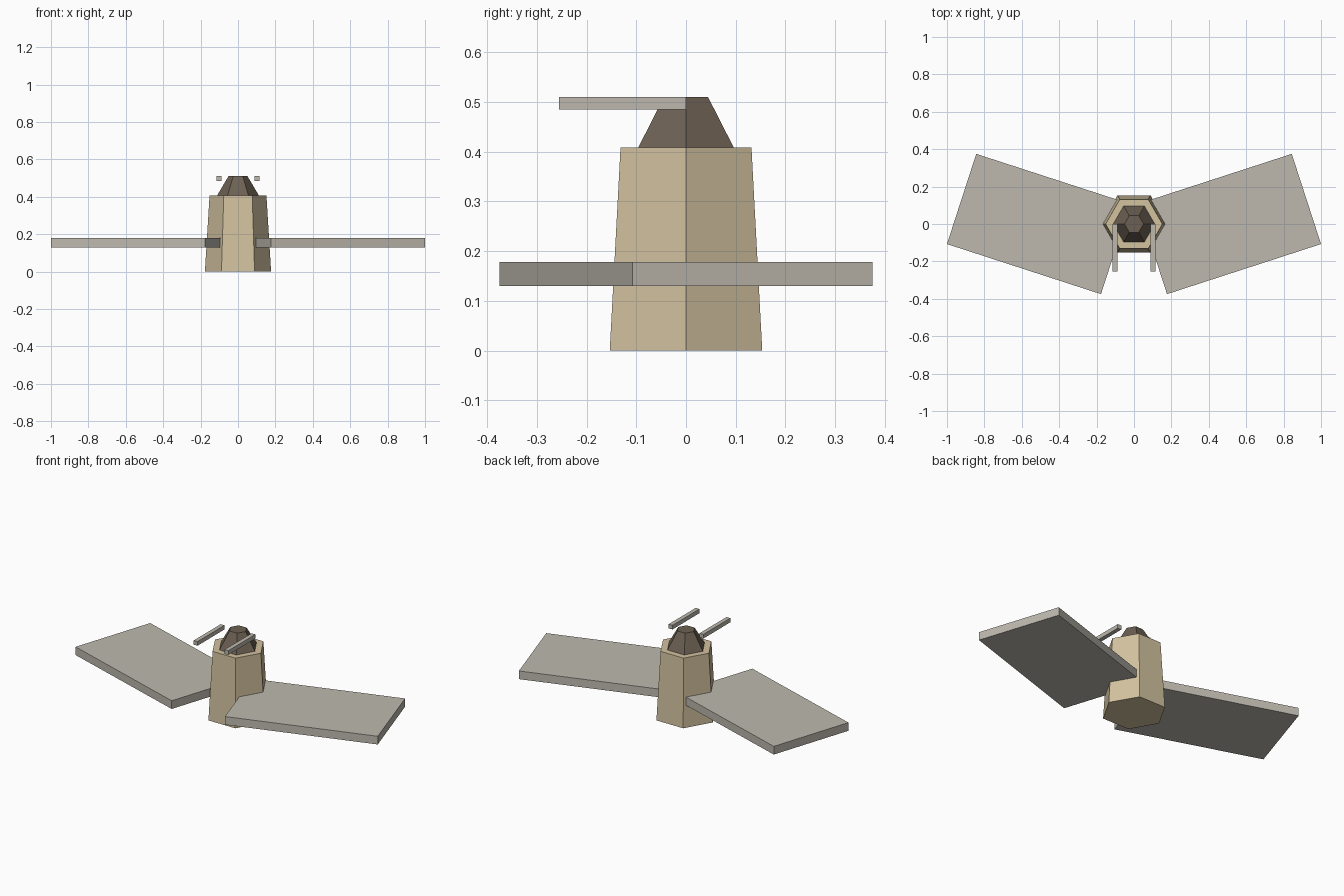
import bpy
import math

cube = bpy.data.objects.get("Cube")
if cube:
    bpy.data.objects.remove(cube, do_unlink=True)


def make_material(name, rgb):
    mat = bpy.data.materials.new(name)
    mat.use_nodes = True
    color = (*rgb, 1.0)
    mat.diffuse_color = color
    bsdf = next(n for n in mat.node_tree.nodes if n.type == "BSDF_PRINCIPLED")
    bsdf.inputs["Base Color"].default_value = color
    bsdf.inputs["Roughness"].default_value = 0.8
    return mat


tan = make_material("tan", (0.645, 0.539, 0.347))
grey = make_material("warm_grey", (0.515, 0.485, 0.429))
brown = make_material("dark_brown", (0.150, 0.117, 0.087))


def finish(name, mat):
    obj = bpy.context.object
    obj.name = name
    obj.data.materials.append(mat)
    return obj


def hex_frustum(name, r_low, r_high, z_low, z_high, mat):
    # Six sides with corners on the x axis
    bpy.ops.mesh.primitive_cone_add(
        vertices=6, radius1=r_low, radius2=r_high, depth=z_high - z_low,
        location=(0, 0, (z_low + z_high) / 2), rotation=(0, 0, math.radians(90)))
    return finish(name, mat)


def box(name, size, center, mat, turn=0):
    bpy.ops.mesh.primitive_cube_add(size=1, location=center, rotation=(0, 0, turn))
    obj = finish(name, mat)
    obj.scale = size
    return obj


# Central tower and its cap
hex_frustum("body", 0.177, 0.152, 0, 0.408, tan)
hex_frustum("cap", 0.111, 0.051, 0.408, 0.51, brown)

# Swept panels and forward prongs on both sides
for side, s in (("left", 1), ("right", -1)):
    box(side + "_wing", (0.866, 0.507, 0.049), (s * 0.51, 0, 0.154),
        grey, s * math.radians(18))
    box(side + "_prong", (0.025, 0.255, 0.025), (s * 0.102, -0.1275, 0.4975), grey)
